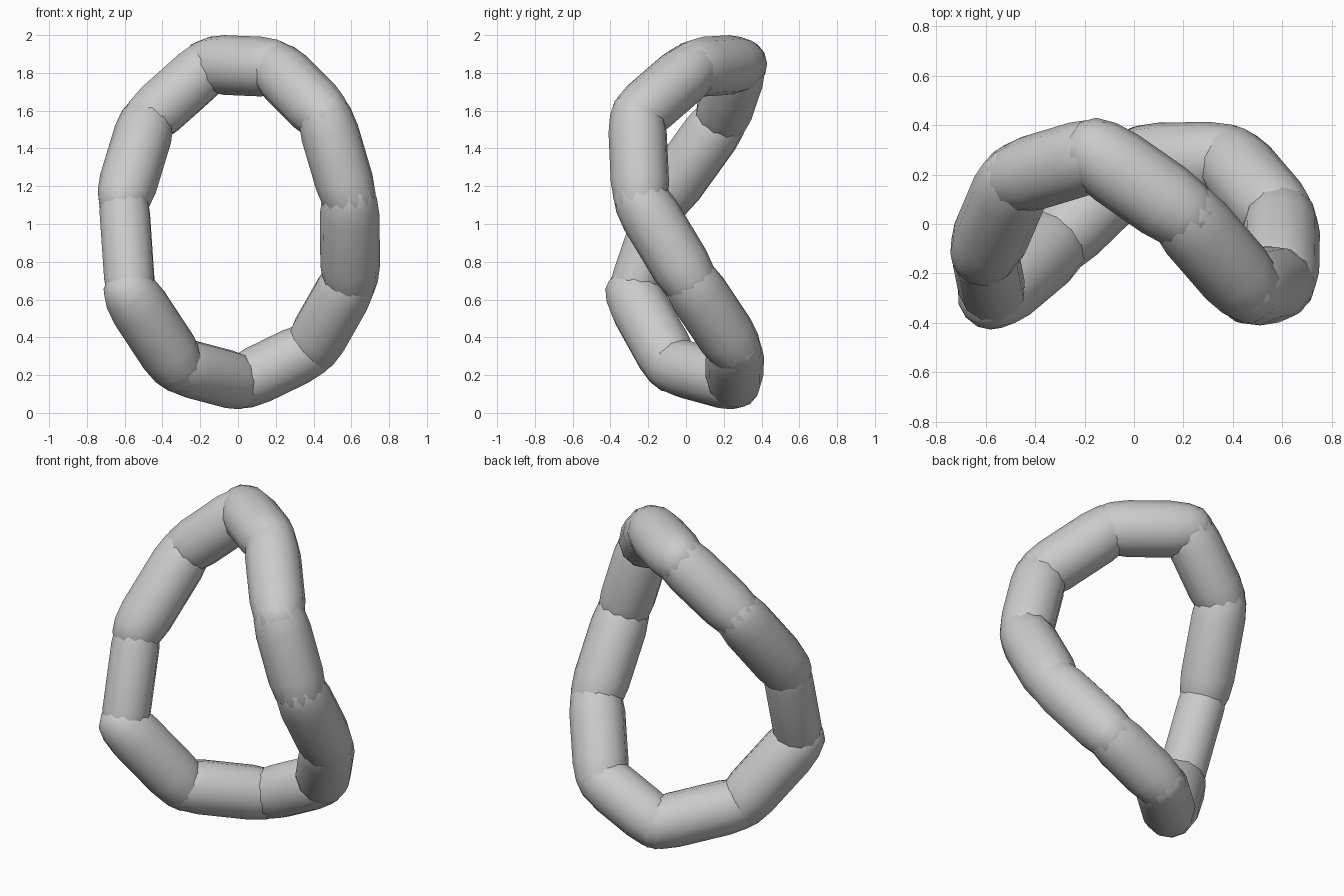
import bpy, bmesh, math
from mathutils import Vector

if "Cube" in bpy.data.objects:
    bpy.data.objects.remove(bpy.data.objects["Cube"])

# Joint centres around the closed, twisted ring
joints = [Vector(p) for p in (
    (-0.15, 0.285, 1.845), (0.20, 0.04, 1.83), (0.46, -0.26, 1.57),
    (0.59, -0.24, 1.13), (0.595, 0.02, 0.70), (0.39, 0.26, 0.34),
    (0.02, 0.255, 0.16), (-0.32, -0.075, 0.25), (-0.57, -0.285, 0.63),
    (-0.605, -0.11, 1.14), (-0.48, 0.185, 1.55))]
radii = [0.158, 0.156, 0.156, 0.158, 0.156, 0.154, 0.154, 0.158, 0.136, 0.155, 0.152]
names = ["top", "upper_right", "right_upper", "right_lower", "lower_right",
         "bottom_right", "bottom_left", "lower_left", "left_lower",
         "left_upper", "upper_left"]
SIDES = 12


def capsule(name, a, b, r):
    """Blunt-ended link, slightly fuller in the middle, from joint a to joint b."""
    axis = b - a
    length = axis.length
    # (position along the link, radius), both relative to r
    cap = [(-0.82, 0.40), (-0.54, 0.74), (-0.05, 0.92), (0.6, 1.0)]
    rings = [(z * r, k * r) for z, k in cap]
    rings += [(length - z * r, k * r) for z, k in reversed(cap)]
    bm = bmesh.new()
    loops = [[bm.verts.new((rad * math.cos(2 * math.pi * i / SIDES),
                            rad * math.sin(2 * math.pi * i / SIDES), z))
              for i in range(SIDES)] for z, rad in rings]
    for lo, hi in zip(loops, loops[1:]):
        for i in range(SIDES):
            j = (i + 1) % SIDES
            bm.faces.new((lo[i], lo[j], hi[j], hi[i]))
    bm.faces.new(loops[0][::-1])
    bm.faces.new(loops[-1])
    for f in bm.faces:
        f.smooth = True
    mesh = bpy.data.meshes.new(name)
    bm.to_mesh(mesh)
    bm.free()
    ob = bpy.data.objects.new(name, mesh)
    ob.location = a
    ob.rotation_euler = axis.to_track_quat('Z', 'Y').to_euler()
    bpy.context.collection.objects.link(ob)


# Eleven links, each overlapping the next at its joint
for i, name in enumerate(names):
    capsule(name + "_link", joints[i], joints[(i + 1) % len(joints)], radii[i])
